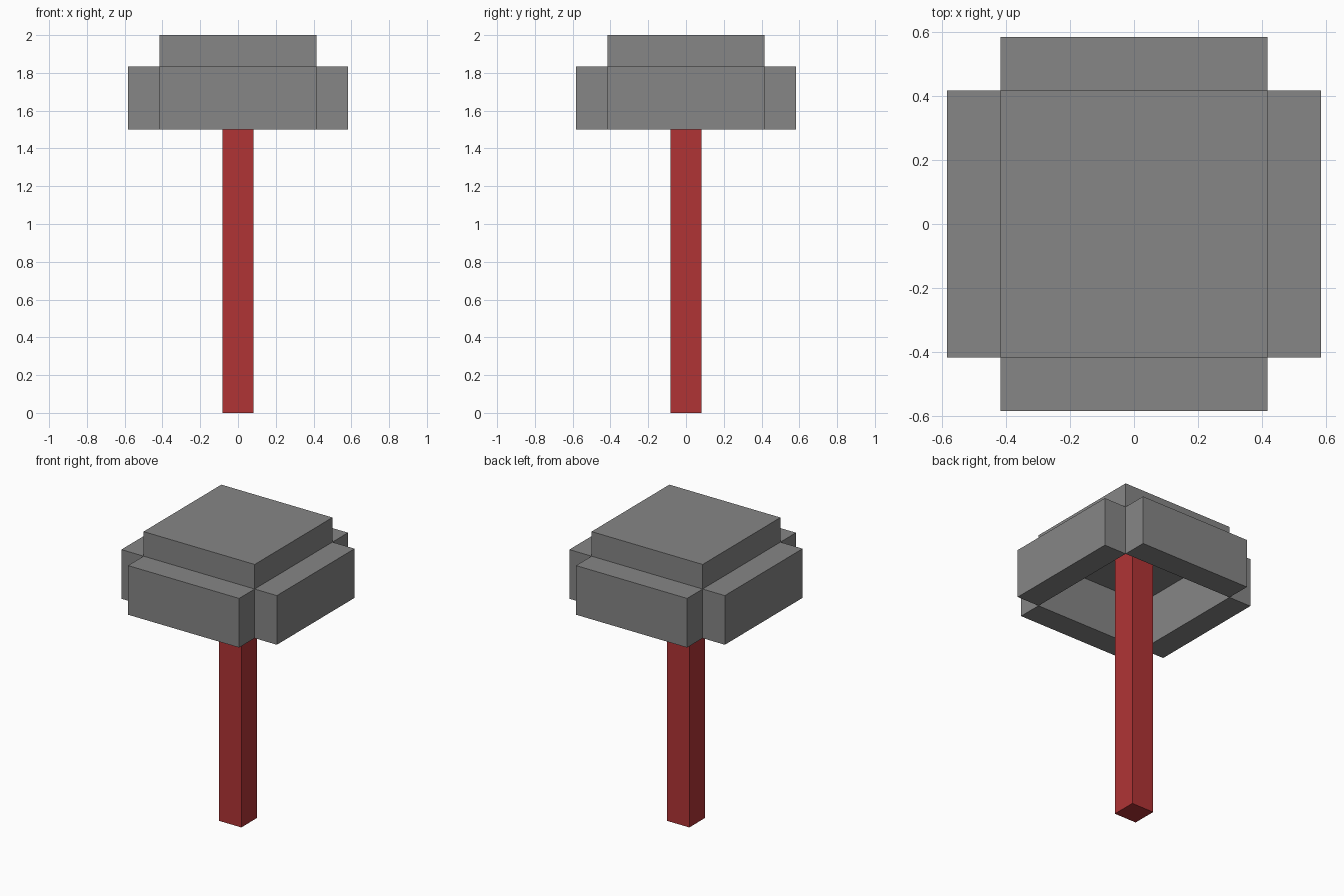
import bpy
from math import pi
from mathutils import Matrix

cube = bpy.data.objects.get("Cube")
if cube:
    bpy.data.objects.remove(cube, do_unlink=True)

U = 1 / 6  # one block unit; the model is 12 units tall


def material(name, rgb):
    mat = bpy.data.materials.new(name)
    mat.use_nodes = True
    mat.diffuse_color = (*rgb, 1)
    mat.node_tree.nodes["Principled BSDF"].inputs["Base Color"].default_value = (*rgb, 1)
    return mat


def box(name, size, center, mat, turn=0):
    """Box in block units, optionally turned about the vertical axis."""
    bpy.ops.mesh.primitive_cube_add(size=1)
    obj = bpy.context.object
    obj.name = name
    obj.data.transform(Matrix.Rotation(turn, 4, "Z")
                       @ Matrix.Translation([c * U for c in center])
                       @ Matrix.Diagonal([s * U for s in size] + [1]))
    obj.data.materials.append(mat)
    return obj


grey = material("grey", (0.238, 0.238, 0.238))
red = material("red", (0.434, 0.034, 0.036))

# Stem, reaching up to the underside of the cap top
box("stem", (1, 1, 11), (0, 0, 5.5), red)

# Cap: top slab over a ring of four blocks, open underneath
box("cap_top", (5, 5, 1), (0, 0, 11.5), grey)
for i, side in enumerate(("front", "left", "back", "right")):
    box("cap_" + side, (5, 1, 2), (0, -3, 10), grey, i * pi / 2)
